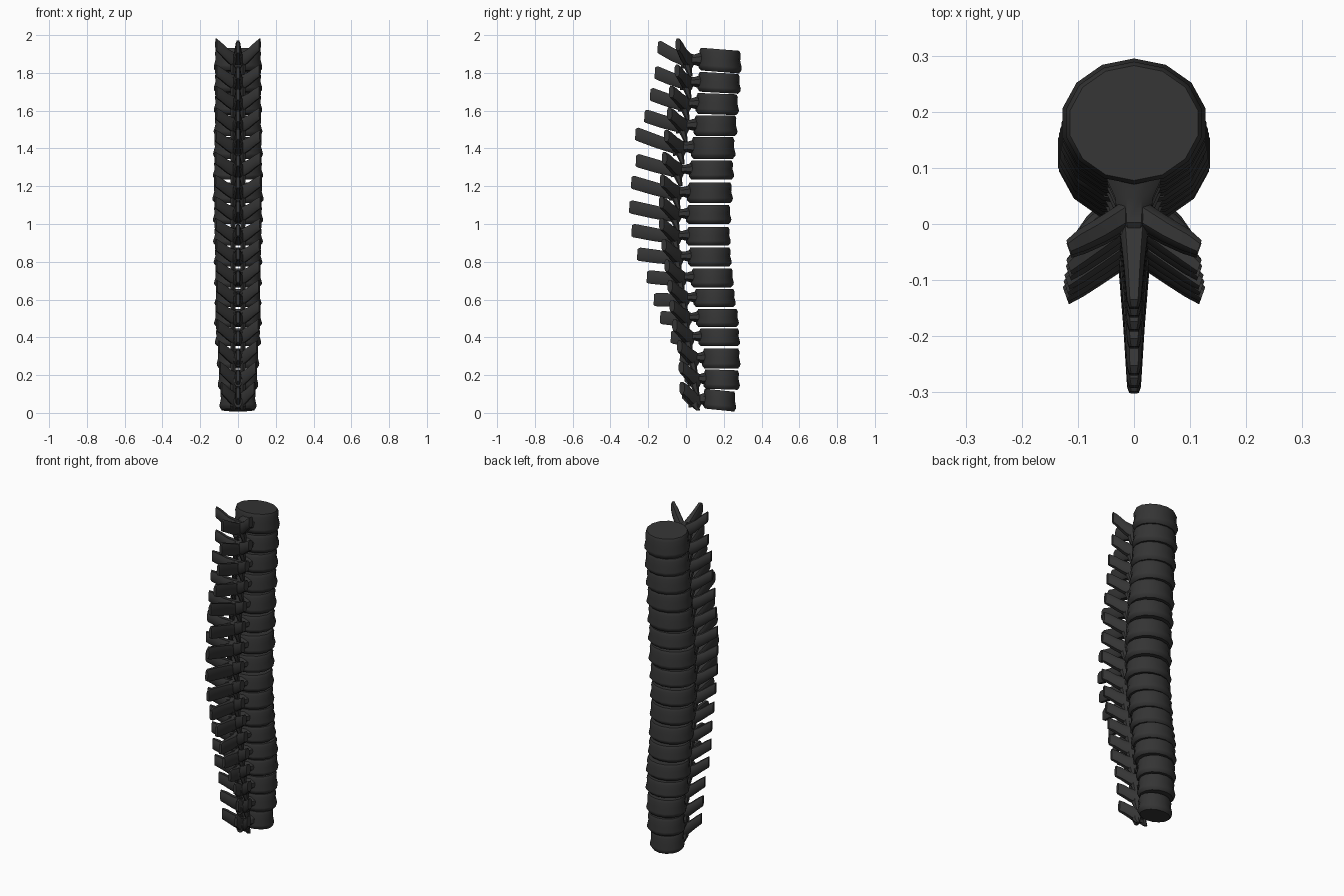
import bpy, bmesh, math
from mathutils import Vector

# One row per vertebra, top to bottom:
# body top z, body bottom z, body front y, body back y, spinous tip y, spinous tip z
ROWS = [
    (1.925, 1.805, 0.295, 0.065, -0.15, 1.935),
    (1.80, 1.695, 0.29, 0.06, -0.165, 1.80),
    (1.69, 1.58, 0.28, 0.05, -0.19, 1.685),
    (1.575, 1.465, 0.272, 0.04, -0.22, 1.57),
    (1.46, 1.345, 0.262, 0.025, -0.268, 1.475),
    (1.335, 1.235, 0.255, 0.015, -0.265, 1.335),
    (1.22, 1.11, 0.248, 0.005, -0.29, 1.22),
    (1.10, 1.00, 0.24, 0.0, -0.30, 1.09),
    (0.985, 0.885, 0.237, 0.0, -0.288, 0.965),
    (0.875, 0.775, 0.242, 0.01, -0.258, 0.84),
    (0.765, 0.665, 0.253, 0.025, -0.207, 0.72),
    (0.655, 0.56, 0.263, 0.04, -0.17, 0.60),
    (0.55, 0.455, 0.28, 0.052, -0.137, 0.505),
    (0.447, 0.353, 0.286, 0.065, -0.08, 0.402),
    (0.34, 0.235, 0.288, 0.085, -0.032, 0.305),
    (0.228, 0.125, 0.285, 0.092, -0.006, 0.195),
    (0.12, 0.015, 0.265, 0.09, -0.02, 0.105),
]


def loft(bm, sections, n, power=1.0):
    """Skin closed rings; each section is (centre, axis_u, axis_v)."""
    rings = []
    for c, u, v in sections:
        c, u, v = Vector(c), Vector(u), Vector(v)
        ring = []
        for i in range(n):
            a = 2 * math.pi * (i + 0.5) / n
            ca, sa = math.cos(a), math.sin(a)
            ca = math.copysign(abs(ca) ** power, ca)
            sa = math.copysign(abs(sa) ** power, sa)
            ring.append(bm.verts.new(c + u * ca + v * sa))
        rings.append(ring)
    for a, b in zip(rings, rings[1:]):
        for i in range(n):
            j = (i + 1) % n
            bm.faces.new((a[i], a[j], b[j], b[i]))
    bm.faces.new(rings[0][::-1])
    bm.faces.new(rings[-1])


bone = bpy.data.materials.new("dark_bone")
bone.diffuse_color = (0.035, 0.035, 0.035, 1)


def vertebra(idx, zt, zb, yf, yk, ty, tz):
    bm = bmesh.new()
    zc, h = (zt + zb) / 2, (zt - zb) / 2
    yc, ry = (yf + yk) / 2, (yf - yk) / 2
    rx = 1.14 * ry
    tilt = {0: 0.07, 1: 0.05, 2: 0.03, 15: 0.03, 16: 0.09}.get(idx, 0.0)
    s = rx / 0.137

    # Drum shaped body with a flared lower rim and slim waist
    prof = [(0.88, -1), (0.99, -0.72), (1.0, -0.5), (0.93, 0.1), (0.95, 0.7), (0.89, 1)]
    loft(bm, [((0, yc, zc + k * h), (rx * r, 0, -0), (0, ry * r, -tilt * ry))
              for r, k in prof], 14)

    # Neck joining the body to the rear arch
    yr = yk - 0.065 * s
    loft(bm, [((0, yk + 0.06, zc), (0.09 * s, 0, 0), (0, 0, 0.75 * h)),
              ((0, yk + 0.015, zc + 0.005), (0.055 * s, 0, 0), (0, 0, 0.72 * h)),
              ((0, yk - 0.02, zc + 0.005), (0.037 * s, 0, 0), (0, 0, 0.5 * h)),
              ((0, yr, zc), (0.036 * s, 0, 0), (0, 0, 0.75 * h)),
              ((0, yr - 0.03, zc - 0.01), (0.022, 0, 0), (0, 0, 0.6 * h))], 8)

    # Rear spinous blade, thin and blunt ended
    zr = zc - 0.012
    mid = (yr * 0.5 + ty * 0.5, zr * 0.45 + tz * 0.55)
    loft(bm, [((0, yr + 0.02, zr), (0.032 * s, 0, 0), (0, 0, 0.034)),
              ((0, mid[0], mid[1]), (0.02 * s, 0, 0), (0, 0.004, 0.037)),
              ((0, ty + 0.012, tz), (0.013, 0, 0), (0, 0.004, 0.037)),
              ((0, ty, tz), (0.009, 0, 0), (0, 0.002, 0.030))], 8, 0.6)

    # Mirrored side wings and joint prongs
    up = 0.095 if idx == 0 else 0.072
    back = 0.045 if idx < 2 else 0.065
    wx = min(0.128, 0.121 * s)
    for m in (-1, 1):
        loft(bm, [((m * 0.012, yr + 0.015, zc - 0.005), (m * 0.008, 0.024, 0), (0, 0, 0.042)),
                  ((m * wx * 0.5, yr - back * 0.3, zc + up * 0.3), (m * 0.008, 0.022, 0), (0, 0, 0.037)),
                  ((m * wx * 0.8, yr - back * 0.7, zc + up * 0.68), (m * 0.007, 0.02, 0), (0, 0, 0.035)),
                  ((m * wx, yr - back, zc + up * 0.9), (m * 0.005, 0.014, 0), (0, 0, 0.033))], 8, 0.75)
        loft(bm, [((m * 0.022, yr, zc + 0.03), (0.016, 0, 0), (0, 0.022, 0)),
                  ((m * 0.026, yr + 0.005, zc - 0.03), (0.018, 0, 0), (0, 0.022, 0)),
                  ((m * 0.026, yr + 0.022, max(zc - 0.085, 0.012)), (0.012, 0, 0), (0, 0.010, 0))], 6)

    bmesh.ops.recalc_face_normals(bm, faces=bm.faces)
    name = f"vertebra_{idx + 1:02d}"
    me = bpy.data.meshes.new(name)
    bm.to_mesh(me)
    bm.free()
    me.materials.append(bone)
    ob = bpy.data.objects.new(name, me)
    bpy.context.collection.objects.link(ob)
    ob.select_set(True)
    bpy.context.view_layer.objects.active = ob


for i, row in enumerate(ROWS):
    vertebra(i, *row)
bpy.ops.object.shade_smooth_by_angle(angle=math.radians(40))
